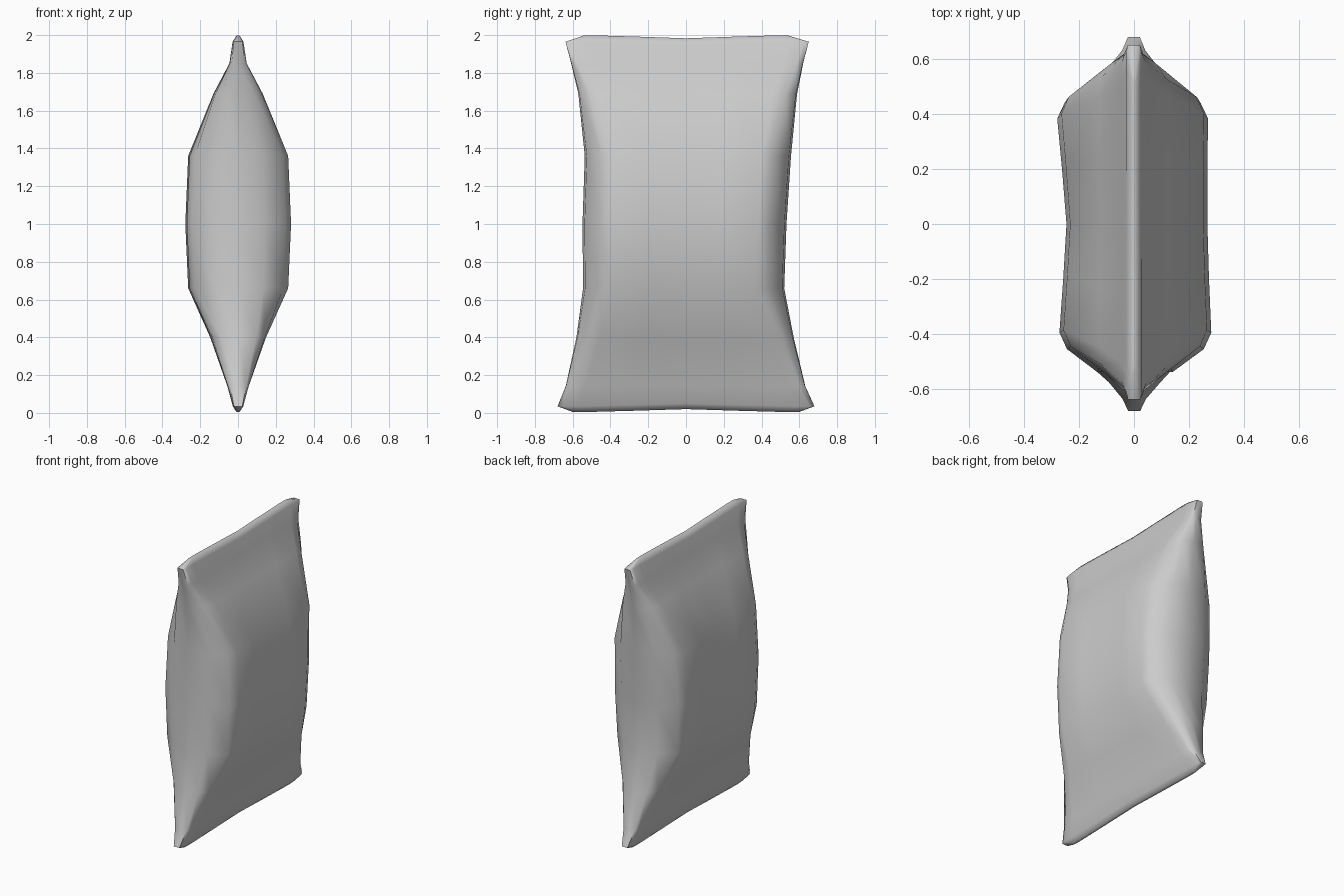
import bpy, bmesh

if "Cube" in bpy.data.objects:
    bpy.data.objects.remove(bpy.data.objects["Cube"])

# Levels: z, half thickness (x), reach to -y, reach to +y, puffiness (0 seam, 1 belly)
LEVELS = [
    (0.005, 0.008, 0.600, 0.600, 0.0),
    (0.035, 0.027, 0.680, 0.680, 0.0),
    (0.140, 0.055, 0.637, 0.632, 0.1),
    (0.400, 0.145, 0.580, 0.570, 0.5),
    (0.660, 0.260, 0.545, 0.520, 1.0),
    (1.000, 0.275, 0.548, 0.532, 1.0),
    (1.360, 0.260, 0.536, 0.556, 1.0),
    (1.690, 0.128, 0.570, 0.588, 0.5),
    (1.850, 0.045, 0.608, 0.620, 0.1),
    (1.965, 0.028, 0.638, 0.650, 0.0),
    (1.998, 0.008, 0.540, 0.540, 0.0),
]
# Half outline of a section as (y share, x share), gusset centre to panel centre
SEAM = [(1, 0), (1, 0.8), (0.96, 1), (0.85, 1), (0.45, 1), (0, 1)]
BELLY = [(1, 0), (0.98, 0.5), (0.83, 0.9), (0.72, 1), (0.36, 0.98), (0, 0.97)]


def section(puff):
    """Closed outline of one level, made by mirroring the half outline."""
    q = [(a[0] + (b[0] - a[0]) * puff, a[1] + (b[1] - a[1]) * puff)
         for a, b in zip(SEAM, BELLY)]
    right = q + [(-v, u) for v, u in q[-2::-1]]
    return right + [(v, -u) for v, u in right[-2:0:-1]]


def loft_pillow(name):
    bm = bmesh.new()
    rings = []
    for i, (z, thick, front, back, puff) in enumerate(LEVELS):
        ring = []
        for v, u in section(puff):
            # slight uneven stuffing of the two big panels
            lump = 1 - 0.03 * v if u > 0 else 1 + 0.02 * v - 0.08 * puff * max(0, 1 - abs(v) / 0.7)
            # end seams sag towards the middle
            sag = 0.015 * max(0, 1 - abs(v) / 0.8) if i in (0, 1, 9, 10) else 0
            zz = z + (sag if i < 5 else -sag)
            ring.append(bm.verts.new((u * thick * lump, v * (back if v > 0 else front), zz)))
        rings.append(ring)
    n = len(rings[0])
    for a, b in zip(rings, rings[1:]):
        for k in range(n):
            bm.faces.new((a[k], a[(k + 1) % n], b[(k + 1) % n], b[k]))
    # close the thin ends with strips across the seam
    for ring in (rings[0], rings[-1]):
        h = n // 2
        for k in range(h):
            quad = (ring[k], ring[k + 1], ring[(n - k - 1) % n], ring[(n - k) % n])
            unique = list(dict.fromkeys(quad))
            bm.faces.new(unique)
    bmesh.ops.recalc_face_normals(bm, faces=bm.faces)
    mesh = bpy.data.meshes.new(name)
    bm.to_mesh(mesh)
    bm.free()
    obj = bpy.data.objects.new(name, mesh)
    bpy.context.collection.objects.link(obj)
    return obj


# Stuffed pillow standing on its short seam
pillow = loft_pillow("pillow")
bpy.context.view_layer.objects.active = pillow
pillow.select_set(True)
bpy.ops.object.shade_smooth_by_angle(angle=1.2)
